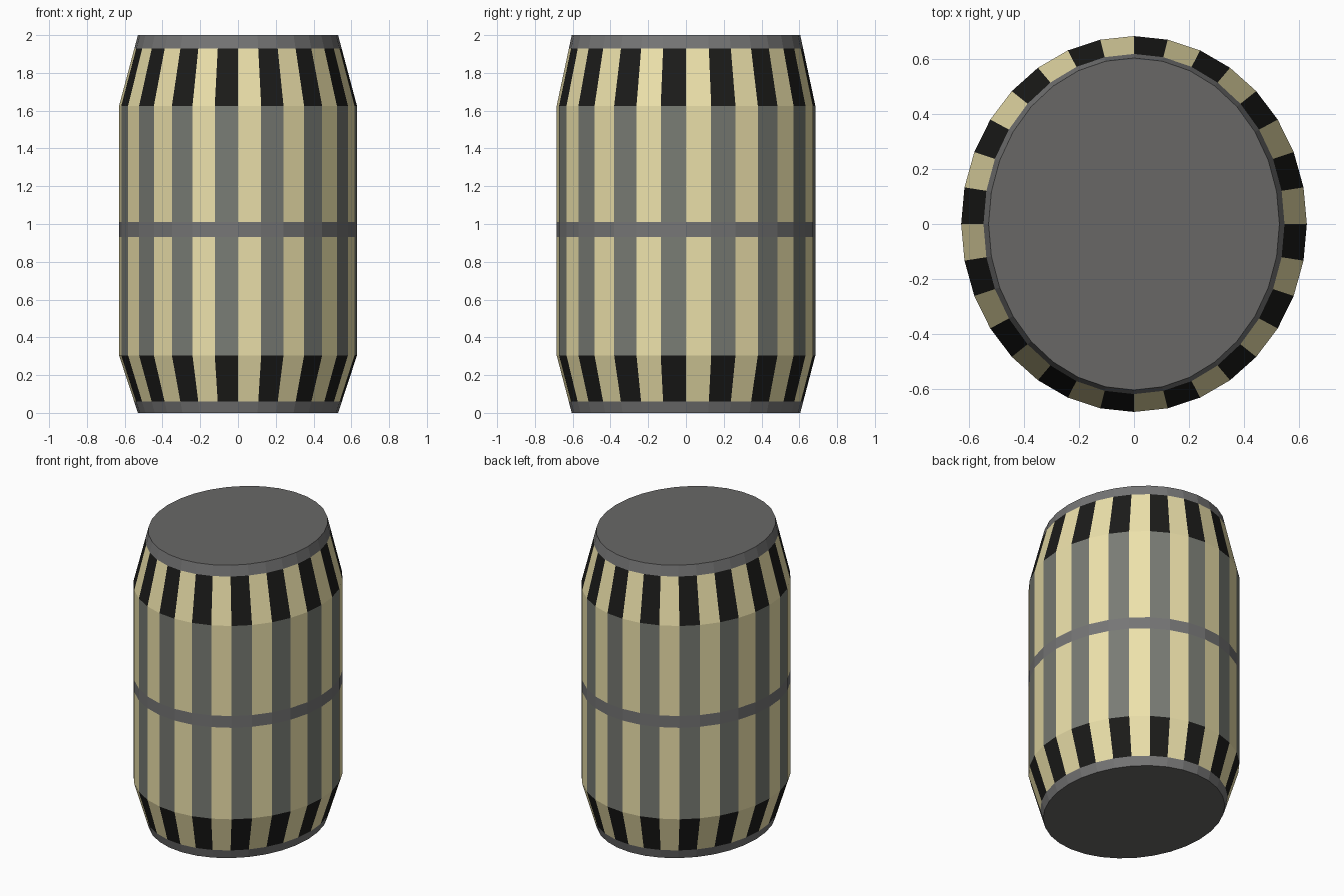
import bpy, bmesh
from math import cos, sin, pi

if "Cube" in bpy.data.objects:
    bpy.data.objects.remove(bpy.data.objects["Cube"])

SIDES = 32
RX, RY = 0.63, 0.685          # widest half-widths of the oval barrel
EX, EY = 0.53, 0.605          # half-widths at both ends
Z_LOW, Z_HIGH = 0.305, 1.625  # limits of the straight middle


def material(name, rgb):
    m = bpy.data.materials.new(name)
    m.diffuse_color = (*rgb, 1)
    m.use_nodes = True
    m.node_tree.nodes["Principled BSDF"].inputs["Base Color"].default_value = m.diffuse_color
    return m


CREAM = material("cream", (0.85, 0.76, 0.41))
BLACK = material("black", (0.011, 0.011, 0.010))
GREY = material("stave_grey", (0.19, 0.20, 0.175))
METAL = material("dark_metal", (0.18, 0.18, 0.18))
LID = material("lid_grey", (0.14, 0.137, 0.134))


def radii(z):
    # straight in the middle, tapering linearly to each end
    t = 0
    if z < Z_LOW:
        t = 1 - z / Z_LOW
    elif z > Z_HIGH:
        t = (z - Z_HIGH) / (2 - Z_HIGH)
    return RX + (EX - RX) * t, RY + (EY - RY) * t


def band(name, z0, z1, mats, cap=None):
    # one ring of flat faces, materials alternating around it
    bm = bmesh.new()
    rings = []
    for z in (z0, z1):
        rx, ry = radii(z)
        rings.append([bm.verts.new((rx * cos(2 * pi * i / SIDES),
                                    ry * sin(2 * pi * i / SIDES), z))
                      for i in range(SIDES)])
    low, high = rings
    for i in range(SIDES):
        j = (i + 1) % SIDES
        f = bm.faces.new((low[i], low[j], high[j], high[i]))
        f.material_index = i % len(mats)
    if cap == "top":
        bm.faces.new(high).material_index = len(mats)
    elif cap == "bottom":
        bm.faces.new(low[::-1]).material_index = len(mats)
    me = bpy.data.meshes.new(name)
    bm.to_mesh(me)
    bm.free()
    for m in mats + ([LID] if cap else []):
        me.materials.append(m)
    bpy.context.collection.objects.link(bpy.data.objects.new(name, me))


# Rims closed by the end lids
band("bottom_rim", 0, 0.06, [METAL], "bottom")
band("top_rim", 1.93, 2, [METAL], "top")
# Tapered striped ends
band("lower_taper", 0.06, Z_LOW, [CREAM, BLACK])
band("upper_taper", Z_HIGH, 1.93, [CREAM, BLACK])
# Straight staves either side of the flush hoop
band("lower_staves", Z_LOW, 0.93, [CREAM, GREY])
band("middle_hoop", 0.93, 1.01, [METAL])
band("upper_staves", 1.01, Z_HIGH, [CREAM, GREY])
